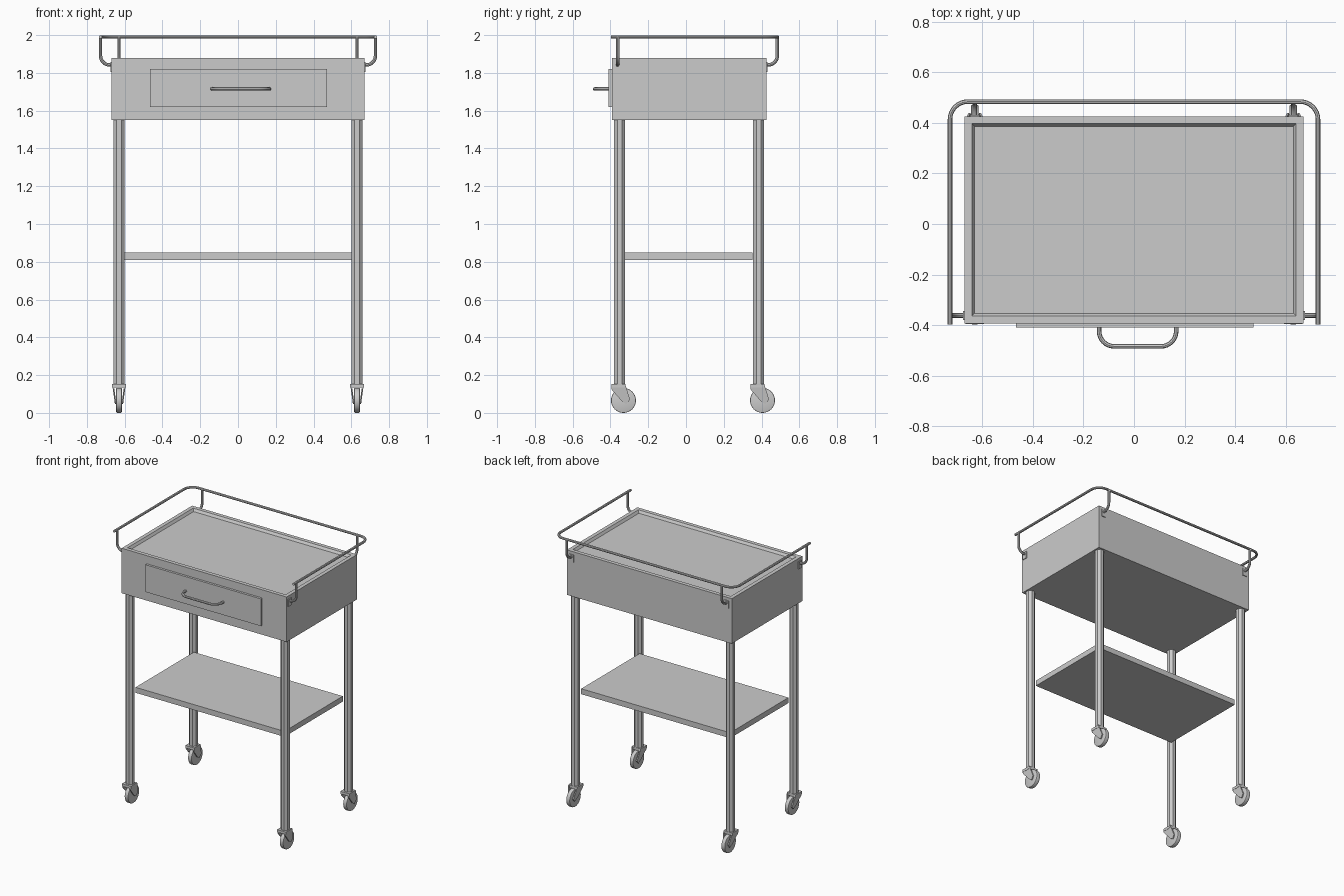
import bpy, bmesh, math
from mathutils import Vector, Matrix

if "Cube" in bpy.data.objects:
    bpy.data.objects.remove(bpy.data.objects["Cube"])


def make(name, bm, smooth=False):
    bmesh.ops.recalc_face_normals(bm, faces=bm.faces)
    me = bpy.data.meshes.new(name)
    bm.to_mesh(me)
    bm.free()
    ob = bpy.data.objects.new(name, me)
    bpy.context.collection.objects.link(ob)
    if smooth:
        smooth_by_angle(ob)
    return ob


def smooth_by_angle(ob):
    bpy.ops.object.select_all(action='DESELECT')
    ob.select_set(True)
    bpy.context.view_layer.objects.active = ob
    bpy.ops.object.shade_smooth_by_angle(angle=math.radians(35))


def add_box(bm, lo, hi):
    lo, hi = Vector(lo), Vector(hi)
    m = Matrix.Translation((lo + hi) / 2) @ Matrix.Diagonal((*(hi - lo), 1))
    return bmesh.ops.create_cube(bm, size=1, matrix=m)['verts']


def box(name, lo, hi):
    bm = bmesh.new()
    add_box(bm, lo, hi)
    return make(name, bm)


def tube(name, pts, bend, radius=0.009):
    """Sweep a round tube along a path whose corners are rounded."""
    pts = [Vector(p) for p in pts]
    path = [pts[0]]
    for a, b, c in zip(pts, pts[1:], pts[2:]):
        u, v = (a - b).normalized() * bend, (c - b).normalized() * bend
        for i in range(9):
            t = i / 8 * math.pi / 2
            path.append(b + u * (1 - math.sin(t)) + v * (1 - math.cos(t)))
    path.append(pts[-1])
    cu = bpy.data.curves.new(name, 'CURVE')
    cu.dimensions = '3D'
    cu.bevel_depth = radius
    cu.bevel_resolution = 2
    cu.use_fill_caps = True
    sp = cu.splines.new('POLY')
    sp.points.add(len(path) - 1)
    for p, co in zip(sp.points, path):
        p.co = (*co, 1)
    ob = bpy.data.objects.new(name, cu)
    bpy.context.collection.objects.link(ob)
    bpy.ops.object.select_all(action='DESELECT')
    ob.select_set(True)
    bpy.context.view_layer.objects.active = ob
    bpy.ops.object.convert(target='MESH')
    smooth_by_angle(bpy.context.object)


# Cabinet with a shallow sloped recess in the top
bm = bmesh.new()
add_box(bm, (-0.67, -0.393, 1.55), (0.67, 0.425, 1.88))
bm.normal_update()
top = max(bm.faces, key=lambda f: f.calc_center_median().z)
bmesh.ops.inset_region(bm, faces=[top], thickness=0.04)
bmesh.ops.inset_region(bm, faces=[top], thickness=0.016)
bmesh.ops.translate(bm, verts=top.verts[:], vec=(0, 0, -0.018))
make("cabinet", bm)

# Drawer front, its handle and the lower shelf
box("drawer_front", (-0.466, -0.41, 1.62), (0.472, -0.39, 1.82))
tube("drawer_handle", [(-0.138, -0.405, 1.715), (-0.138, -0.484, 1.715),
                       (0.167, -0.484, 1.715), (0.167, -0.405, 1.715)], 0.06)
box("shelf", (-0.605, -0.325, 0.81), (0.605, 0.352, 0.85))


def leg(x, y, tag):
    bm = bmesh.new()
    bmesh.ops.create_cone(bm, cap_ends=True, segments=8, radius1=0.0312, radius2=0.0312, depth=1.41,
                          matrix=Matrix.Translation((x, y, 0.855)) @ Matrix.Rotation(math.pi / 8, 4, 'Z'))
    make("leg_" + tag, bm)


def caster(x, y, tag):
    # Wheel with softened rim
    bm = bmesh.new()
    r = bmesh.ops.create_cone(bm, cap_ends=True, segments=32, radius1=0.066, radius2=0.066, depth=0.03)
    bmesh.ops.bevel(bm, geom=[e for e in bm.edges if abs(e.verts[0].co.z - e.verts[1].co.z) < 1e-5],
                    offset=0.005, segments=2, affect='EDGES', profile=0.5)
    bm.transform(Matrix.Translation((x, y + 0.021, 0.066)) @ Matrix.Rotation(math.pi / 2, 4, 'Y'))
    make("caster_wheel_" + tag, bm, True)

    # Fork: cap plus two plates that lean in towards the axle
    bm = bmesh.new()
    add_box(bm, (x - 0.036, y - 0.043, 0.134), (x + 0.036, y + 0.03, 0.153))
    profile = [(-0.043, 0.153), (0.03, 0.153), (0.056, 0.07), (0.036, 0.046), (0.014, 0.06), (-0.043, 0.125)]
    for s in (-1, 1):
        rings = [[bm.verts.new((x + s * (0.022 + (z - 0.05) * 0.14 - d), y + py, z)) for py, z in profile]
                 for d in (0, 0.008)]
        for ring in rings:
            bm.faces.new(ring)
        for i in range(len(profile)):
            j = (i + 1) % len(profile)
            bm.faces.new((rings[0][i], rings[0][j], rings[1][j], rings[1][i]))
    make("caster_fork_" + tag, bm)


for x, side in ((-0.63, "left"), (0.63, "right")):
    for y, end in ((-0.352, "front"), (0.384, "back")):
        leg(x, y, end + "_" + side)
        caster(x, y, end + "_" + side)

# Guard rail around three sides
tube("guard_rail", [(-0.728, -0.398, 1.99), (-0.728, 0.484, 1.99),
                    (0.728, 0.484, 1.99), (0.728, -0.398, 1.99)], 0.07)

# Rail supports with mounting plates
for s, side in ((-1, "left"), (1, "right")):
    tube("side_support_" + side, [(s * 0.728, -0.362, 1.99), (s * 0.728, -0.362, 1.842),
                                  (s * 0.665, -0.362, 1.842)], 0.05)
    tube("back_support_" + side, [(s * 0.63, 0.484, 1.99), (s * 0.63, 0.484, 1.842),
                                  (s * 0.63, 0.42, 1.842)], 0.05)
    a, b = sorted((s * 0.668, s * 0.676))
    box("side_plate_" + side, (a, -0.38, 1.805), (b, -0.344, 1.858))
    box("back_plate_" + side, (s * 0.63 - 0.018, 0.423, 1.805), (s * 0.63 + 0.018, 0.431, 1.858))
